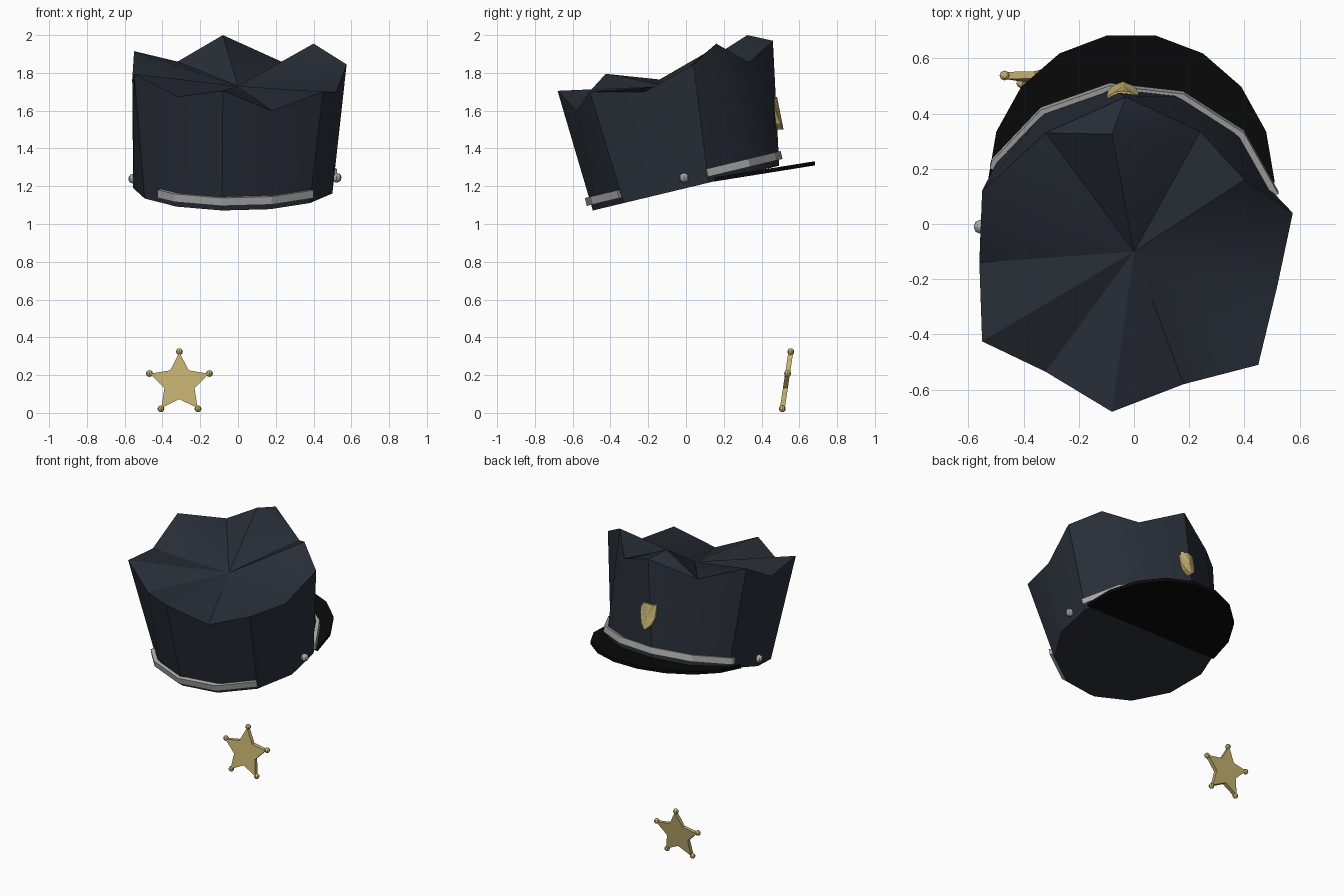
import bpy, bmesh, math
from mathutils import Vector, Matrix

if "Cube" in bpy.data.objects:
    bpy.data.objects.remove(bpy.data.objects["Cube"])


def material(name, rgb):
    m = bpy.data.materials.new(name)
    m.diffuse_color = (*rgb, 1)
    m.use_nodes = True
    m.node_tree.nodes["Principled BSDF"].inputs["Base Color"].default_value = m.diffuse_color
    return m


NAVY = material("navy_cloth", (0.021, 0.027, 0.038))
BLACK = material("black_leather", (0.003, 0.003, 0.003))
SILVER = material("silver", (0.40, 0.40, 0.40))
GOLD = material("gold", (0.55, 0.43, 0.16))


def finish(name, bm, mat, smooth=None):
    bmesh.ops.recalc_face_normals(bm, faces=bm.faces[:])
    mesh = bpy.data.meshes.new(name)
    bm.to_mesh(mesh)
    bm.free()
    ob = bpy.data.objects.new(name, mesh)
    bpy.context.collection.objects.link(ob)
    mesh.materials.append(mat)
    if smooth:
        bpy.ops.object.select_all(action='DESELECT')
        ob.select_set(True)
        bpy.context.view_layer.objects.active = ob
        bpy.ops.object.shade_smooth_by_angle(angle=math.radians(smooth))
    return ob


def bridge(bm, a, b, closed=True):
    n = len(a)
    for i in range(n if closed else n - 1):
        j = (i + 1) % n
        bm.faces.new((a[i], a[j], b[j], b[i]))


def prism(name, lower, upper, mat):
    bm = bmesh.new()
    a = [bm.verts.new(p) for p in lower]
    b = [bm.verts.new(p) for p in upper]
    bridge(bm, a, b)
    bm.faces.new(a)
    bm.faces.new(b)
    return finish(name, bm, mat)


# Thirteen-sided tilted base of the cap, starting at -x and going round the front
SIDES = 13
STEP = 2 * math.pi / SIDES


def base_point(k, grow=0.0, lift=0.0):
    """Point on the 13-gon; fractional k lies on the straight side."""
    def corner(i):
        a = math.pi + i * STEP
        return Vector((-0.02 + (0.535 + grow) * math.cos(a),
                       (0.497 + grow) * math.sin(a), 0))
    i = math.floor(k)
    p = corner(i).lerp(corner(i + 1), k - i)
    return Vector((p.x, p.y - 0.24 * lift, 1.19 + 0.24 * p.y + lift))


# Cap: straight walls up to an uneven crumpled rim, with a sunken top
rim = [(-0.56, -0.14, 1.765), (-0.55, -0.425, 1.795), (-0.32, -0.535, 1.675),
       (-0.08, -0.68, 1.705), (0.18, -0.58, 1.60), (0.45, -0.51, 1.70),
       (0.52, -0.22, 1.70), (0.575, 0.04, 1.845), (0.40, 0.16, 1.955),
       (0.24, 0.335, 1.855), (-0.03, 0.46, 1.97), (-0.32, 0.33, 1.86),
       (-0.55, 0.12, 1.915)]
bm = bmesh.new()
low = [bm.verts.new(base_point(k)) for k in range(SIDES)]
top = [bm.verts.new(p) for p in rim]
bridge(bm, low, top)
bm.faces.new(low)
middle = bm.verts.new((0.0, -0.1, 1.73))
fold = bm.verts.new((-0.08, 0.325, 2.0))
for i in range(SIDES):
    j = (i + 1) % SIDES
    if i in (9, 10):
        bm.faces.new((top[i], top[j], fold))
    else:
        bm.faces.new((top[i], top[j], middle))
bm.faces.new((top[9], fold, middle))
bm.faces.new((fold, top[11], middle))
finish("cap", bm, NAVY, 30)


# Silver bands hugging the base
def band(name, ks):
    bm = bmesh.new()
    section = [(-0.01, 0.03), (0.025, 0.03), (0.025, 0.072), (-0.01, 0.072)]
    rings = [[bm.verts.new(base_point(k, g, l)) for g, l in section] for k in ks]
    for a, b in zip(rings, rings[1:]):
        bridge(bm, a, b)
    bm.faces.new(rings[0])
    bm.faces.new(rings[-1])
    finish(name, bm, SILVER)


band("visor_band", [7, 8, 9, 10, 11, 12, 12.1])
band("rear_band", [1.5, 2, 3, 4, 5])


def ball(name, pos, radius, mat, seg=8, rings=6):
    bm = bmesh.new()
    bmesh.ops.create_uvsphere(bm, u_segments=seg, v_segments=rings, radius=radius,
                              matrix=Matrix.Translation(pos))
    finish(name, bm, mat)


# Side buttons
ball("button_left", (-0.555, -0.01, 1.24), 0.026, SILVER)
ball("button_right", (0.522, -0.01, 1.245), 0.026, SILVER)

# Visor: thin half ellipse sloping up to its tip
arc = []
for i in range(10):
    a = math.radians(20 * i)
    x, y = -0.01 + 0.52 * math.cos(a), 0.15 + 0.54 * math.sin(a)
    arc.append(Vector((x, y, 1.225 + 0.16 * (y - 0.15))))
prism("visor", arc, [p + Vector((0, 0, 0.022)) for p in arc], BLACK)

# Shield on the cap with a bowed face
half = [(0.0, 0.09), (0.03, 0.084), (0.058, 0.088), (0.056, 0.0), (0.036, -0.05)]
shield = half + [(0, -0.082)] + [(-x, z) for x, z in half[:0:-1]]


def shield_ring(depth, bow):
    return [(-0.04 + x, 0.45 + depth - bow * (x / 0.058) ** 2 - 0.2 * z, 1.583 + z)
            for x, z in shield]


bm = bmesh.new()
back = [bm.verts.new(p) for p in shield_ring(-0.005, 0)]
face = [bm.verts.new(p) for p in shield_ring(0.05, 0.022)]
bridge(bm, back, face)
bm.faces.new(back)
n = len(face)
mid = bm.verts.new((-0.04, 0.50, 1.583))
for i in range(n):
    bm.faces.new((face[i], face[(i + 1) % n], mid))
finish("cap_shield", bm, GOLD)

# Five-pointed star with ball tips, leaning slightly back
CENTRE = Vector((-0.31, 0.53, 0.157))


def star_point(i, r, depth=0.0):
    a = math.pi / 2 + i * math.pi / 5
    z = r * math.sin(a)
    return CENTRE + Vector((r * math.cos(a), 0.15 * z + depth, z))


radii = [0.163 if i % 2 == 0 else 0.084 for i in range(10)]
prism("star", [star_point(i, r, -0.013) for i, r in enumerate(radii)],
      [star_point(i, r, 0.013) for i, r in enumerate(radii)], GOLD)
for i in range(5):
    ball(f"star_tip_{i + 1}", star_point(2 * i, 0.167), 0.018, GOLD)
